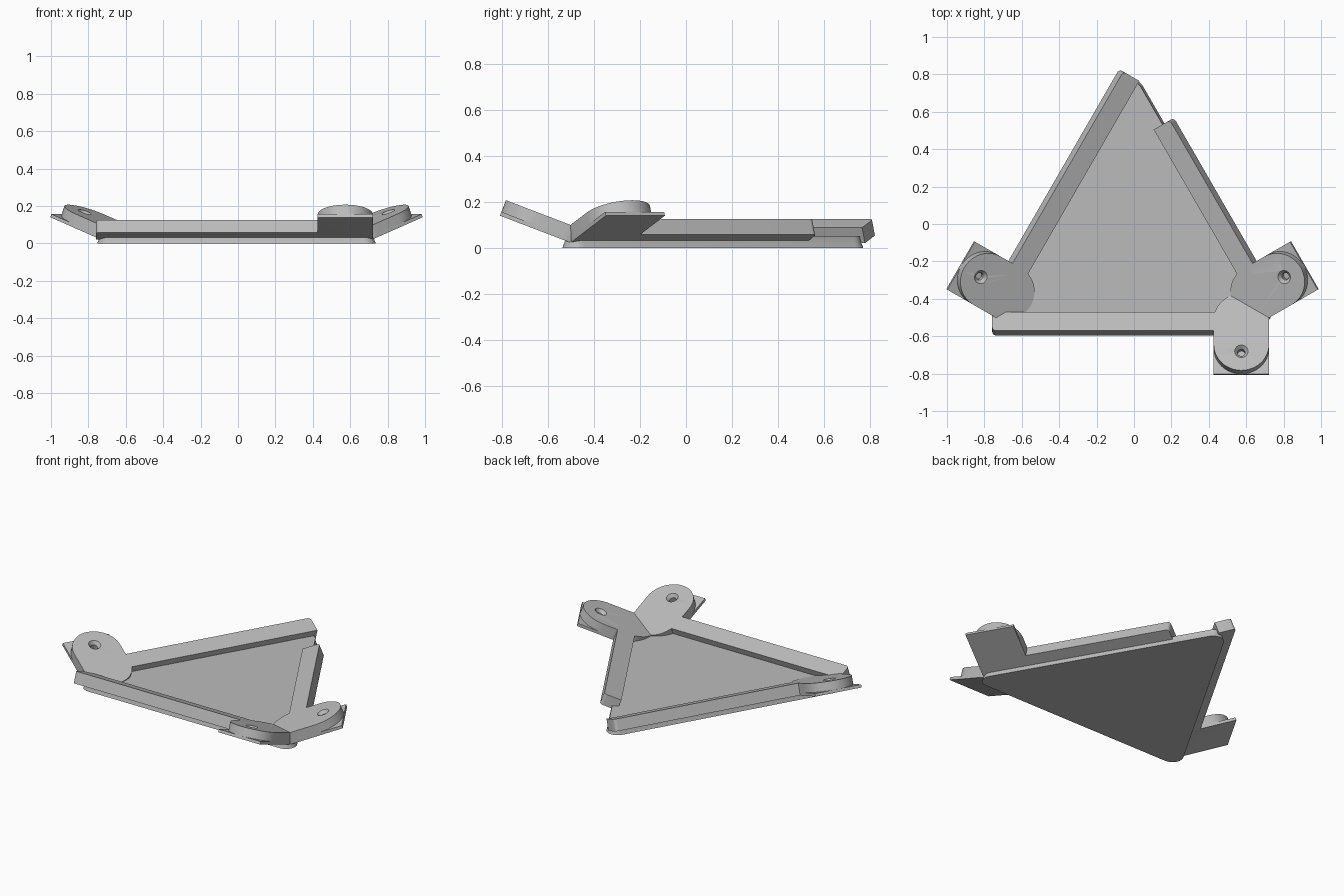
import bpy, bmesh
from math import sin, cos, pi, radians
from mathutils import Matrix, Vector

cube = bpy.data.objects.get("Cube")
if cube:
    bpy.data.objects.remove(cube)

grey = bpy.data.materials.new("light_grey")
grey.use_nodes = True
grey.diffuse_color = (0.5, 0.5, 0.5, 1)
grey.node_tree.nodes["Principled BSDF"].inputs["Base Color"].default_value = (0.5, 0.5, 0.5, 1)

CENTRE = Vector((-0.008, -0.08, 0))
TILT = radians(20.9)          # edge parts lean up and outward
THICK, FLANGE = 0.072, 0.018
TAB_T, TAB_W = 0.582, 0.148   # tab position along the edge, half width
TAB_IN, TAB_OUT = -0.29, -0.148


def finish(bm, name):
    bmesh.ops.recalc_face_normals(bm, faces=bm.faces)
    mesh = bpy.data.meshes.new(name)
    bm.to_mesh(mesh)
    bm.free()
    mesh.materials.append(grey)
    ob = bpy.data.objects.new(name, mesh)
    bpy.context.collection.objects.link(ob)
    return ob


def smooth(ob):
    bpy.ops.object.select_all(action='DESELECT')
    ob.select_set(True)
    bpy.context.view_layer.objects.active = ob
    bpy.ops.object.shade_smooth_by_angle(angle=radians(30))


def loft(rings):
    """Closed solid through matching rings of points."""
    bm = bmesh.new()
    loops = [[bm.verts.new(p) for p in ring] for ring in rings]
    n = len(loops[0])
    for a, b in zip(loops, loops[1:]):
        for i in range(n):
            j = (i + 1) % n
            bm.faces.new((a[i], a[j], b[j], b[i]))
    bm.faces.new(loops[0])
    bm.faces.new(loops[-1])
    return bm


def arc(x, y, r, start, end, steps=24):
    angles = [radians(start + (end - start) * i / steps) for i in range(steps + 1)]
    return [(x + r * cos(a), y + r * sin(a)) for a in angles]


def edge_frame(angle, mirrored):
    """Maps (along, outward, up) on a tilted edge plane to the world."""
    c, s = cos(TILT), sin(TILT)
    tilt = Matrix(((1, 0, 0, 0), (0, -c, s, -0.728), (0, s, c, 0.14), (0, 0, 0, 1)))
    flip = Matrix.Diagonal((-1 if mirrored else 1, 1, 1, 1))
    return Matrix.Translation(CENTRE) @ Matrix.Rotation(radians(angle), 4, 'Z') @ flip @ tilt


def slab(name, plan, low, high, frame):
    """Tilted prism, trimmed off inside the base plate."""
    bm = loft([[frame @ Vector((x, y, h)) for x, y in plan] for h in (low, high)])
    bmesh.ops.recalc_face_normals(bm, faces=bm.faces)
    cut = bmesh.ops.bisect_plane(bm, geom=bm.verts[:] + bm.edges[:] + bm.faces[:],
                                 plane_co=(0, 0, 0.02), plane_no=(0, 0, 1), clear_inner=True)
    edges = [g for g in cut["geom_cut"] if isinstance(g, bmesh.types.BMEdge)]
    if edges:
        bmesh.ops.holes_fill(bm, edges=edges)
    return finish(bm, name)


def drill(ob, frame):
    """Countersunk blind screw hole."""
    profile = ((0.036, THICK + 0.01), (0.036, THICK), (0.02, THICK - 0.02), (0.02, FLANGE + 0.004))
    rings = [[frame @ Vector((x, y, h)) for x, y in arc(TAB_T, -0.109, r, 0, 345, 23)]
             for r, h in profile]
    cutter = finish(loft(rings), "hole_cutter")
    cutter.hide_render = True
    mod = ob.modifiers.new("hole", 'BOOLEAN')
    mod.operation, mod.solver, mod.object = 'DIFFERENCE', 'EXACT', cutter
    bpy.ops.object.select_all(action='DESELECT')
    bpy.context.view_layer.objects.active = ob
    ob.select_set(True)
    bpy.ops.object.modifier_apply(modifier=mod.name)
    bpy.data.objects.remove(cutter)


# Base plate: rounded triangle with tapered lower edge
rings = []
for radius, z in ((0.064, 0), (0.052, 0.033), (0.052, 0.05)):
    ring = []
    for a in (90, 210, 330):
        x, y = 0.786 * cos(radians(a)), 0.786 * sin(radians(a))
        ring += arc(x, y, radius, a - 60, a + 60, 10)
    rings.append([CENTRE + Vector((x, y, z)) for x, y in ring])
smooth(finish(loft(rings), "base_plate"))

# Rim and screw tab on each edge: name, rotation, mirrored, rim start
edges = (("front", 0, False, -0.75), ("right", -120, False, -0.75), ("left", 120, True, -0.45))
inner_end = arc(TAB_T, TAB_IN, TAB_W, 180, 360)
for side, angle, mirrored, start in edges:
    frame = edge_frame(angle, mirrored)
    corner = arc(start + 0.02, -0.247, 0.02, 90, 180, 6)
    rim_plan = [(start, -0.334), (TAB_T, -0.334), (TAB_T, -0.227)] + corner
    smooth(slab(side + "_rim", rim_plan, 0, THICK, frame))

    square_end = [(TAB_T + TAB_W, 0), (TAB_T - TAB_W, 0)]
    smooth(slab(side + "_tab_flange", inner_end + square_end, 0, FLANGE, frame))

    round_end = arc(TAB_T, TAB_OUT, TAB_W, 0, 180)
    tab = slab(side + "_tab", inner_end + round_end, FLANGE, THICK, frame)
    drill(tab, frame)
    smooth(tab)
